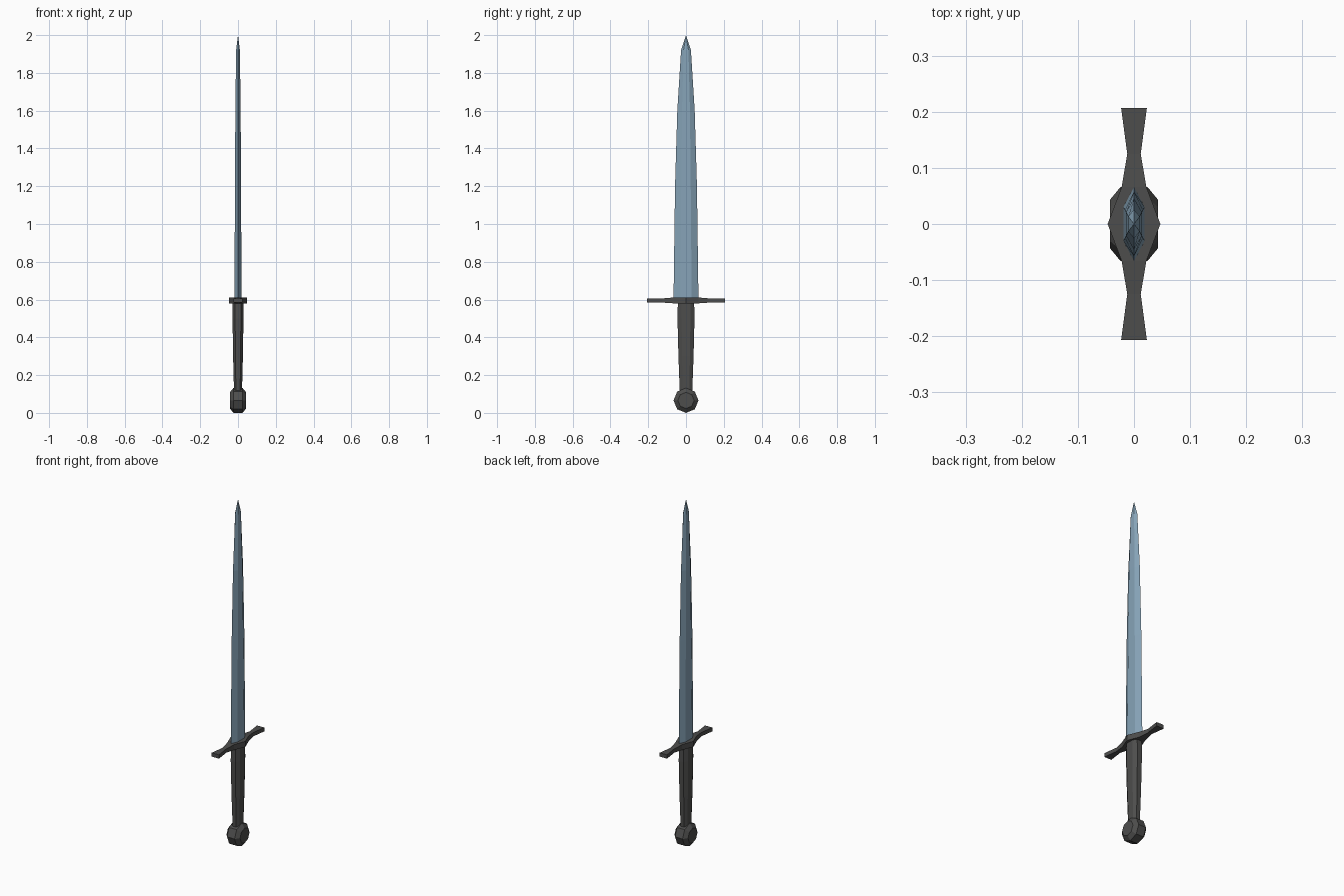
import bpy, bmesh, math
from mathutils import Vector

if "Cube" in bpy.data.objects:
    bpy.data.objects.remove(bpy.data.objects["Cube"])


def material(name, col):
    m = bpy.data.materials.new(name)
    m.diffuse_color = (*col, 1)
    m.use_nodes = True
    m.node_tree.nodes["Principled BSDF"].inputs["Base Color"].default_value = m.diffuse_color
    return m


STEEL = material("blue steel", (0.24, 0.37, 0.48))
DARK = material("dark iron", (0.075, 0.075, 0.073))


def loft(name, rings, mat):
    """Skin a stack of equal-length rings and cap both ends (a ring of one point is a tip)."""
    bm = bmesh.new()
    rows = [[bm.verts.new(Vector(p)) for p in r] for r in rings]
    for a, b in zip(rows, rows[1:]):
        n = len(a)
        for i in range(n):
            j = (i + 1) % n
            bm.faces.new((a[i], a[j], b[0]) if len(b) == 1 else (a[i], a[j], b[j], b[i]))
    for r in (rows[0], rows[-1]):
        if len(r) > 2:
            bm.faces.new(r)
    bmesh.ops.recalc_face_normals(bm, faces=bm.faces[:])
    me = bpy.data.meshes.new(name)
    bm.to_mesh(me)
    bm.free()
    me.materials.append(mat)
    ob = bpy.data.objects.new(name, me)
    bpy.context.collection.objects.link(ob)
    return ob


def hexagon(z, w, f, t):
    return [(0, w, z), (-t, f, z), (-t, -f, z), (0, -w, z), (t, -f, z), (t, f, z)]


def octagon(z, w, t):
    s = 0.52
    return [(t, w * s, z), (t * s, w, z), (-t * s, w, z), (-t, w * s, z),
            (-t, -w * s, z), (-t * s, -w, z), (t * s, -w, z), (t, -w * s, z)]


# blade: flattened hexagon tapering to a point
blade = [(0.60, 0.066, 0.030, 0.019), (1.20, 0.058, 0.025, 0.016),
         (1.60, 0.046, 0.021, 0.014), (1.92, 0.026, 0.013, 0.010)]
loft("blade", [hexagon(*s) for s in blade] + [[(0, 0, 2.0)]], STEEL)

# crossguard: waisted bar, slightly thicker in the middle
half = [(0, 0.047, 0.612), (0.066, 0.022, 0.611), (0.125, 0.012, 0.606), (0.207, 0.023, 0.606)]
stations = [(-y, x, z) for y, x, z in half[:0:-1]] + half
loft("crossguard", [[(x, y, 0.584 + 0.004 * (abs(y) < 0.1) * -1), (-x, y, 0.584 - 0.004 * (abs(y) < 0.1)),
                     (-x, y, z), (x, y, z)] for y, x, z in stations], DARK)

# grip: faceted handle, narrower towards the pommel
loft("grip", [octagon(*s) for s in [(0.11, 0.033, 0.021), (0.30, 0.040, 0.026),
                                    (0.50, 0.045, 0.029), (0.59, 0.043, 0.029)]], DARK)

# pommel: eight-sided wheel with bevelled faces, axis across the blade
loft("pommel", [[(x, r * math.cos(i * math.pi / 4), 0.066 + r * math.sin(i * math.pi / 4))
                 for i in range(8)]
                for x, r in [(-0.043, 0.043), (-0.024, 0.066), (0.024, 0.066), (0.043, 0.043)]], DARK)
